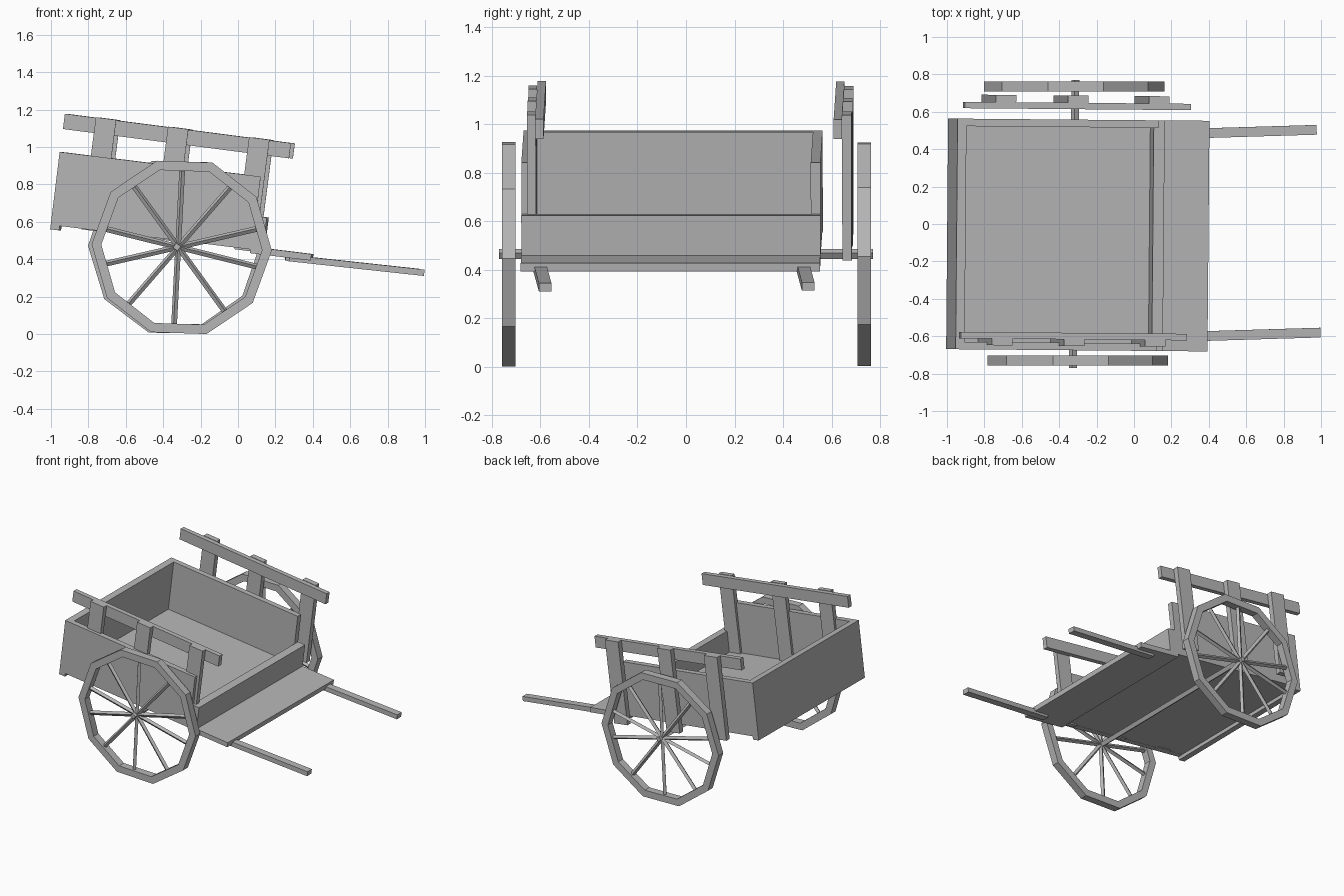
import bpy, bmesh
from math import radians, sin, cos, pi
from mathutils import Matrix, Vector

if "Cube" in bpy.data.objects:
    bpy.data.objects.remove(bpy.data.objects["Cube"])

AXLE = Vector((-0.32, 0, 0.465))


def tilted(pitch):
    """Frame with its origin on the axle, leaning forward by pitch degrees."""
    return (Matrix.Translation(AXLE) @ Matrix.Rotation(radians(-0.5), 4, 'Z')
            @ Matrix.Rotation(radians(pitch), 4, 'Y'))


BODY = tilted(7)
RAILS = tilted(7.4)

GREY = bpy.data.materials.new("dark_grey")
GREY.diffuse_color = (0.47, 0.47, 0.47, 1)
GREY.use_nodes = True
GREY.node_tree.nodes["Principled BSDF"].inputs["Base Color"].default_value = GREY.diffuse_color


def finish(name, bm, matrix):
    bmesh.ops.recalc_face_normals(bm, faces=bm.faces[:])
    mesh = bpy.data.meshes.new(name)
    bm.to_mesh(mesh)
    bm.free()
    mesh.materials.append(GREY)
    ob = bpy.data.objects.new(name, mesh)
    ob.matrix_world = matrix
    bpy.context.collection.objects.link(ob)
    return ob


def box(name, x, y, z, matrix=BODY):
    """Box from (min, max) ranges, placed by a matrix."""
    bm = bmesh.new()
    bmesh.ops.create_cube(bm, size=1)
    lo, hi = Vector((x[0], y[0], z[0])), Vector((x[1], y[1], z[1]))
    bmesh.ops.scale(bm, vec=hi - lo, verts=bm.verts)
    bmesh.ops.translate(bm, vec=(lo + hi) / 2, verts=bm.verts)
    return finish(name, bm, matrix)


def rim(name, outer, inner, width, sides, matrix):
    """Flat-sided ring around the y axis."""
    bm = bmesh.new()
    h = width / 2
    section = [(outer, -h), (outer, h), (inner, h), (inner, -h)]
    rings = []
    for i in range(sides):
        a = 2 * pi * i / sides
        rings.append([bm.verts.new((r * cos(a), y, r * sin(a))) for r, y in section])
    for i in range(sides):
        p, q = rings[i], rings[(i + 1) % sides]
        for k in range(4):
            m = (k + 1) % 4
            bm.faces.new((p[k], p[m], q[m], q[k]))
    return finish(name, bm, matrix)


# Cart bed
Y0, Y1 = -0.675, 0.558
box("floor", (-0.65, 0.41), (Y0 + 0.005, Y1 - 0.005), (0.036, 0.062))
box("front_platform", (0.39, 0.718), (Y0, Y1), (0.015, 0.05))
box("back_wall", (-0.685, -0.637), (Y0, Y1), (0.011, 0.428))
box("side_wall_front", (-0.637, 0.398), (Y0, Y0 + 0.04), (0.035, 0.428))
box("side_wall_back", (-0.637, 0.398), (Y1 - 0.04, Y1), (0.035, 0.428))
box("front_board", (0.398, 0.457), (Y0, Y1), (0.04, 0.215))

# Side railings: a top rail on three posts, each side
for side, rail_y, post_y, dx in (("front", (-0.617, -0.582), (-0.652, -0.617), -0.01),
                                 ("back", (0.614, 0.648), (0.648, 0.687), 0.0)):
    box("rail_" + side, (-0.677 + dx, 0.542 + dx), rail_y, (0.547, 0.629), RAILS)
    for i, x in enumerate((-0.455, -0.066, 0.371)):
        box(f"post_{side}_{i + 1}", (x - 0.055 + dx, x + 0.055 + dx), post_y,
            (0.028, 0.632), RAILS)

# Pulling handles, slightly turned from the bed
for side, y, start, end in (("front", -0.597, 0.602, 1.328), ("back", 0.487, 0.572, 1.298)):
    m = (BODY @ Matrix.Translation((start, y, 0.0))
         @ Matrix.Rotation(radians(2.2), 4, 'Z') @ Matrix.Rotation(radians(-0.8), 4, 'Y'))
    box("handle_" + side, (0, end - start), (-0.026, 0.026), (-0.003, 0.031), m)

# Axle, set on edge
box("axle", (-0.015, 0.015), (-0.77, 0.77), (-0.015, 0.015),
    Matrix.Translation(AXLE) @ Matrix.Rotation(radians(-0.5), 4, 'Z')
    @ Matrix.Rotation(radians(35), 4, 'Y'))

# Ten-sided wheels, each with five bars crossing at the middle
for side, x, y, turn in (("front", -0.301, -0.73, 2), ("back", -0.32, 0.735, 1)):
    centre = Matrix.Translation((x, y, 0.463))
    rim("wheel_rim_" + side, 0.482, 0.43, 0.055, 10,
        centre @ Matrix.Rotation(radians(turn), 4, 'Y'))
    hub = Matrix.Translation((-0.32, y, 0.465))
    for i, a in enumerate((87, 49, 13, -14, -54)):
        box(f"spokes_{side}_{i + 1}", (-0.435, 0.435), (-0.011, 0.011), (-0.011, 0.011),
            hub @ Matrix.Rotation(radians(-a), 4, 'Y') @ Matrix.Rotation(radians(35), 4, 'X'))
